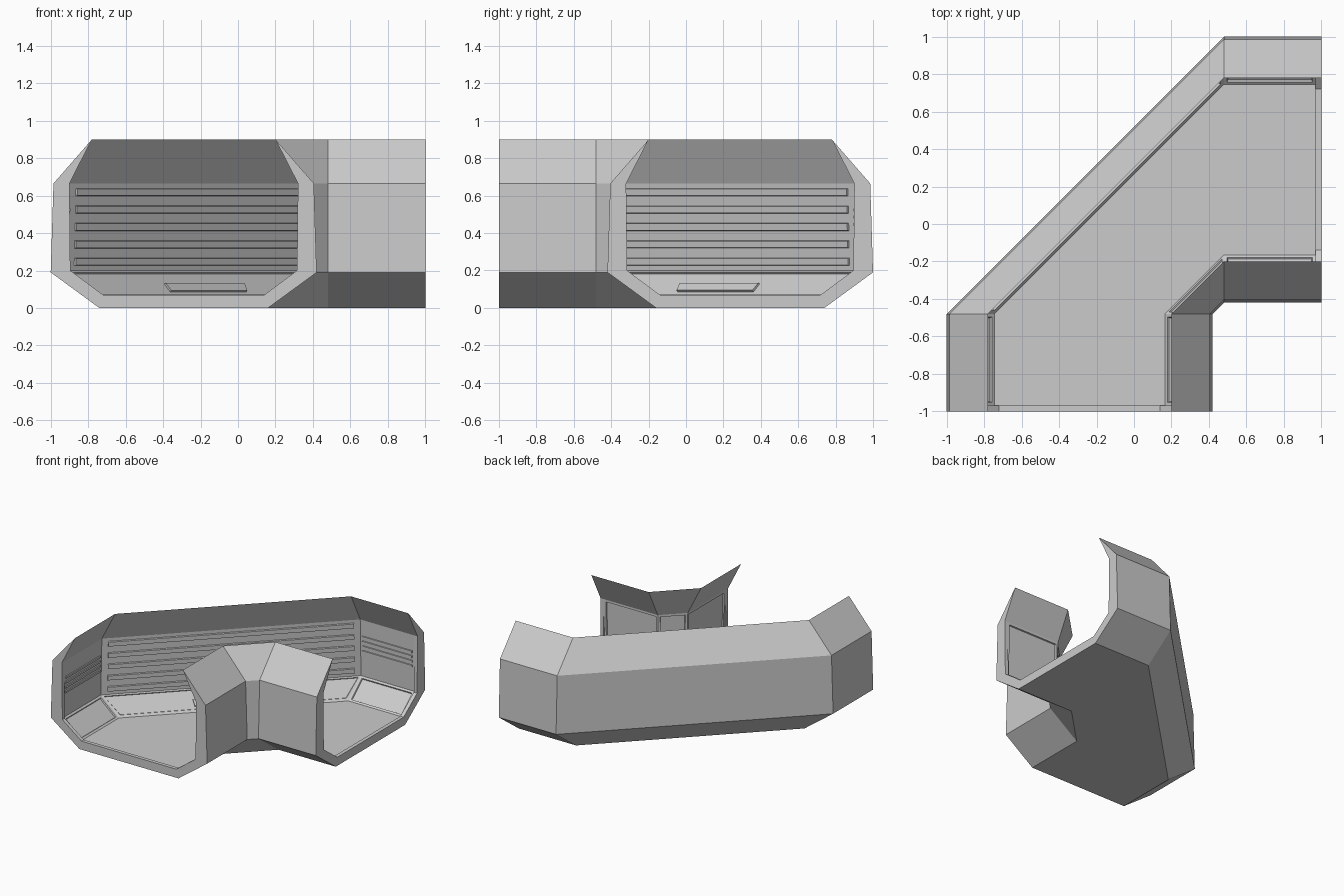
import bpy, bmesh
from mathutils import Vector

if "Cube" in bpy.data.objects:
    bpy.data.objects.remove(bpy.data.objects["Cube"])

# Cross-section of the channel as (d, z); d runs from outer wall to inner wall
MID = -0.29
def mirror(half):
    return half + [(2 * MID - d, z) for d, z in reversed(half)]

TIP = (-0.78, 0.90)
outer_half = [(-0.74, 0.0), (-1.0, 0.19), (-0.985, 0.665)]
rim_half = [(-0.90, 0.665), (-0.895, 0.20), (-0.72, 0.07)]
deep_half = [(-0.90, 0.665), (-0.91, 0.20), (-0.745, 0.055)]

def profile(inner):
    left = outer_half + [TIP] + inner
    return mirror(left)

RIM, DEEP = profile(rim_half), profile(deep_half)

# Stations along the bend: two legs mirrored about the diagonal
def leg_a(p, y): return Vector((p[0], y, p[1]))
def leg_b(p, y): return Vector((-y, -p[0], p[1]))

STATIONS = [(leg_a, -0.97), (leg_a, -0.48), (leg_b, -0.48), (leg_b, -0.97)]

def finish(bm, name):
    bmesh.ops.recalc_face_normals(bm, faces=bm.faces[:])
    me = bpy.data.meshes.new(name)
    bm.to_mesh(me)
    bm.free()
    ob = bpy.data.objects.new(name, me)
    bpy.context.collection.objects.link(ob)
    return ob

# Channel shell: lofted profile with raised rims at both open ends
bm = bmesh.new()
n = len(RIM)
specs = ([(RIM, leg_a, -1.0), (RIM, leg_a, -0.97)] +
         [(DEEP, f, y) for f, y in STATIONS] +
         [(RIM, leg_b, -0.97), (RIM, leg_b, -1.0)])
rings = [[bm.verts.new(f(p, y)) for p in prof] for prof, f, y in specs]
panels = []
for r, (a, b) in enumerate(zip(rings, rings[1:])):
    for i in range(n):
        j = (i + 1) % n
        face = bm.faces.new((a[i], a[j], b[j], b[i]))
        # lower slopes on both sides, plus the inside of the inner wall
        if 2 <= r <= 4 and i in (5, 7, 8):
            panels.append(face)
for ring in (rings[0], rings[-1]):
    bm.faces.new(ring)
bmesh.ops.remove_doubles(bm, verts=bm.verts[:], dist=0.0005)
bmesh.ops.recalc_face_normals(bm, faces=bm.faces[:])
# Sunken wall panels
panels = [f for f in panels if f.is_valid]
bmesh.ops.inset_individual(bm, faces=panels, thickness=0.025, depth=0)
bmesh.ops.inset_individual(bm, faces=panels, thickness=0.005, depth=-0.01)
finish(bm, "corridor_shell")

# Raised plates placed on a wall strip (p to q) of one section of the bend
def add_plate(bm, seg, p, q, u0, u1, v0, v1, h, taper=0.12):
    (fa, ya), (fb, yb) = STATIONS[seg], STATIONS[seg + 1]
    def at(u, v):
        s = (p[0] + (q[0] - p[0]) * v, p[1] + (q[1] - p[1]) * v)
        return fa(s, ya).lerp(fb(s, yb), u)
    base = [at(u0, v0), at(u1, v0), at(u1, v1), at(u0, v1)]
    mid = sum(base, Vector()) / 4
    nrm = (base[1] - base[0]).cross(base[3] - base[0]).normalized()
    c = (MID, 0.45)
    if nrm.dot(fa(c, ya).lerp(fb(c, yb), 0.5) - mid) < 0:
        nrm = -nrm
    side = (base[3] - base[0]) * taper
    low = [bm.verts.new(b - nrm * 0.012) for b in base]
    shift = (side, side, -side, -side)
    top = [bm.verts.new(b + nrm * h + s) for b, s in zip(base, shift)]
    bm.faces.new(low)
    bm.faces.new(top)
    for i in range(4):
        j = (i + 1) % 4
        bm.faces.new((low[i], low[j], top[j], top[i]))

upper, lower, foot = deep_half

# Large slats across the diagonal wall
bm = bmesh.new()
for k in range(5):
    v = 0.05 + k * 0.2
    add_plate(bm, 1, upper, lower, 0.025, 0.975, v, v + 0.1, 0.012)
finish(bm, "diagonal_wall_slats")

# Narrow slat groups on the two short outer walls
for seg, name in ((0, "front_leg_slats"), (2, "right_leg_slats")):
    bm = bmesh.new()
    for k in range(4):
        v = 0.28 + k * 0.085
        add_plate(bm, seg, upper, lower, 0.04, 0.96, v, v + 0.045, 0.008)
    finish(bm, name)

# Small plate in the middle of the diagonal lower slope
bm = bmesh.new()
add_plate(bm, 1, lower, foot, 0.34, 0.66, 0.45, 0.75, 0.002, 0.05)
finish(bm, "diagonal_slope_plate")
